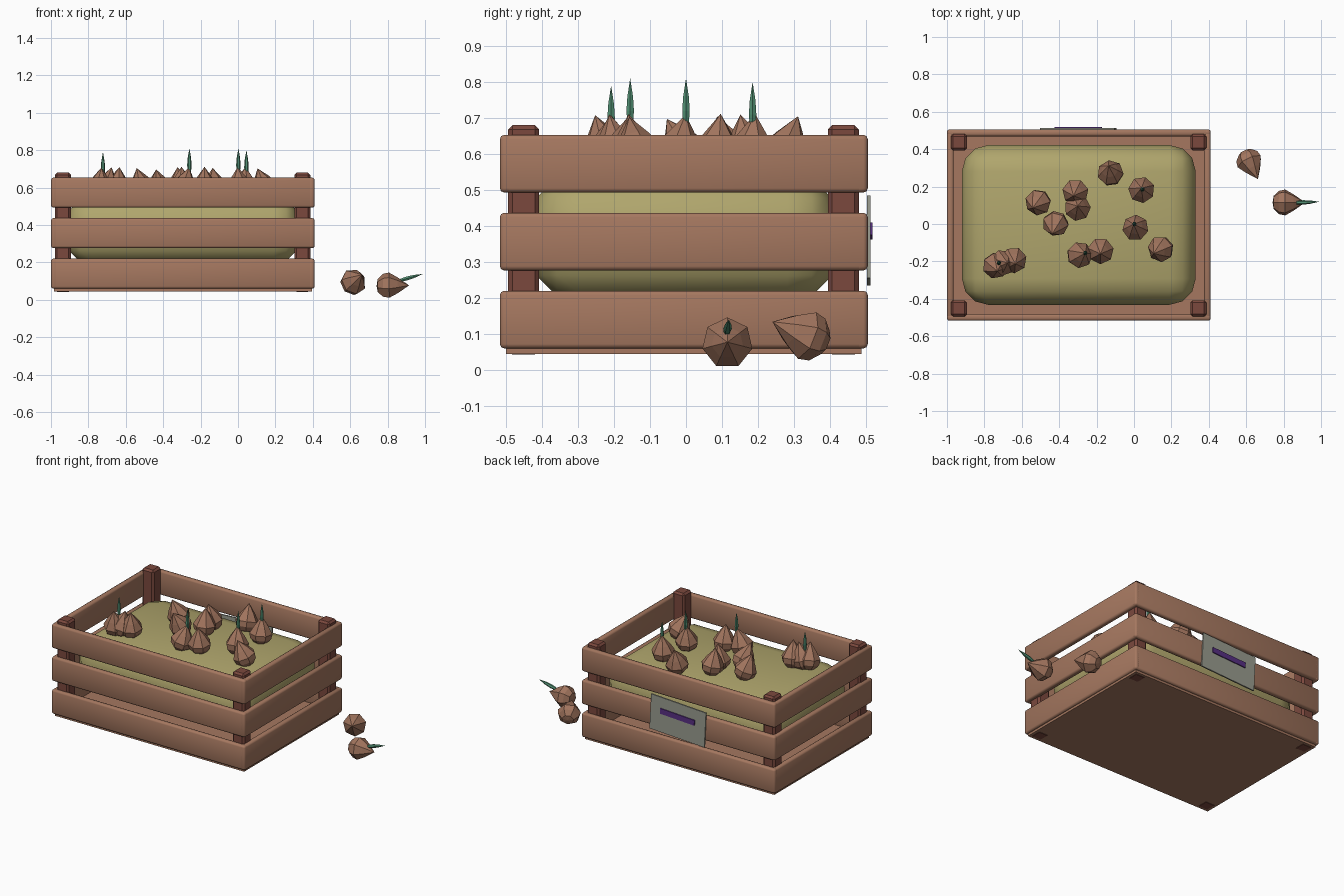
import bpy, bmesh, math
from mathutils import Vector, Matrix

if "Cube" in bpy.data.objects:
    bpy.data.objects.remove(bpy.data.objects["Cube"])


def material(name, r, g, b):
    m = bpy.data.materials.new(name)
    m.diffuse_color = (*[(c / 255) ** 2.2 for c in (r, g, b)], 1)
    m.use_nodes = True
    m.node_tree.nodes["Principled BSDF"].inputs["Base Color"].default_value = m.diffuse_color
    return m


SLAT = material("slat wood", 164, 119, 96)
POST = material("dark red wood", 122, 74, 64)
FILL = material("olive filling", 174, 164, 108)
SKIN = material("bulb skin", 160, 116, 94)
GREEN = material("sprout green", 82, 142, 114)
PLATE = material("label grey", 152, 154, 142)
STRIPE = material("label purple", 88, 50, 130)


def finish(name, bm, mat, smooth=None):
    bmesh.ops.recalc_face_normals(bm, faces=bm.faces)
    me = bpy.data.meshes.new(name)
    bm.to_mesh(me)
    bm.free()
    me.materials.append(mat)
    ob = bpy.data.objects.new(name, me)
    bpy.context.collection.objects.link(ob)
    if smooth:
        bpy.ops.object.select_all(action='DESELECT')
        ob.select_set(True)
        bpy.context.view_layer.objects.active = ob
        bpy.ops.object.shade_smooth_by_angle(angle=math.radians(smooth))
    return ob


def box(name, lo, hi, mat, bevel=0, segs=1, smooth=None):
    bm = bmesh.new()
    bmesh.ops.create_cube(bm, size=1)
    lo, hi = Vector(lo), Vector(hi)
    bmesh.ops.scale(bm, vec=hi - lo, verts=bm.verts)
    mid = (lo + hi) / 2
    if bevel:
        bmesh.ops.bevel(bm, geom=bm.edges[:], offset=bevel, segments=segs,
                        profile=0.5, affect='EDGES')
    ob = finish(name, bm, mat, smooth)
    ob.location = mid
    return ob


def lathe(name, profile, sides, pos, direction, mat, turn=0.0):
    """Turned shape along its own z; first and last points are on the axis."""
    bm = bmesh.new()
    rings = []
    for r, h in profile:
        if r == 0:
            rings.append([bm.verts.new((0, 0, h))])
        else:
            rings.append([bm.verts.new((r * math.cos(turn + math.tau * i / sides),
                                        r * math.sin(turn + math.tau * i / sides), h))
                          for i in range(sides)])
    for a, b in zip(rings, rings[1:]):
        for i in range(sides):
            j = (i + 1) % sides
            if len(a) == 1:
                bm.faces.new((a[0], b[i], b[j]))
            elif len(b) == 1:
                bm.faces.new((a[i], a[j], b[0]))
            else:
                bm.faces.new((a[i], a[j], b[j], b[i]))
    ob = finish(name, bm, mat)
    rot = Vector(direction).to_track_quat('Z', 'Y').to_matrix().to_4x4()
    ob.matrix_world = Matrix.Translation(pos) @ rot
    return ob


# crate slats: three rows on four sides
X0, X1, Y0, Y1, T = -1.0, 0.41, -0.517, 0.505, 0.036
for row in range(3):
    z0 = 0.06 + 0.2165 * row
    z1 = z0 + 0.16
    for side, lo, hi in (("front", (X0, Y0), (X1, Y0 + T)),
                         ("back", (X0, Y1 - T), (X1, Y1)),
                         ("left", (X0, Y0), (X0 + T, Y1)),
                         ("right", (X1 - T, Y0), (X1, Y1))):
        box(f"{side}_slat_{row + 1}", (*lo, z0), (*hi, z1), SLAT, 0.012, 2, 60)

# floor board and corner posts
box("floor_board", (-0.985, -0.5, 0.045), (0.395, 0.487, 0.075), SLAT)
for i, x in enumerate((-0.936, 0.344)):
    for j, y in enumerate((-0.451, 0.437)):
        box(f"corner_post_{2 * i + j + 1}", (x - 0.043, y - 0.043, 0.043),
            (x + 0.043, y + 0.043, 0.68), POST, 0.012)

# soft filling
box("filling", (-0.92, -0.432, 0.19), (0.33, 0.422, 0.55), FILL, 0.14, 3, 40)

# label on the back, slightly crooked
for name, w, h, y0, y1, z, mat in (("label_plate", 0.4, 0.23, 0.503, 0.512, 0.36, PLATE),
                                   ("label_stripe", 0.25, 0.035, 0.511, 0.518, 0.386, STRIPE)):
    ob = box(name, (-0.298 - w / 2, y0, z - h / 2), (-0.298 + w / 2, y1, z + h / 2), mat)
    ob.rotation_euler.y = math.radians(-3)

# bulbs: centre x, y and lean of the tip in x, y
BULB = [(0, -0.062), (0.037, -0.056), (0.064, -0.028), (0.071, 0.005), (0.045, 0.05), (0, 0.112)]
SPROUT = [(0, 0), (0.009, 0), (0.012, 0.035), (0.009, 0.075), (0, 0.125)]
bulbs = [(-0.513, 0.115, -0.03, -0.03), (-0.313, 0.171, -0.01, -0.02),
         (-0.302, 0.086, 0.0, 0.01), (-0.42, 0.0, -0.02, -0.06),
         (-0.126, 0.273, -0.01, 0.04), (0.04, 0.182, 0.0, 0.01),
         (0.008, -0.021, -0.01, 0.02), (0.142, -0.134, -0.04, -0.025),
         (-0.179, -0.144, 0.0, -0.015), (-0.29, -0.166, 0.03, 0.01),
         (-0.644, -0.193, 0.01, -0.02), (-0.74, -0.223, 0.01, -0.03),
         (-0.705, -0.208, 0.03, 0.0)]
for n, (x, y, dx, dy) in enumerate(bulbs):
    lathe(f"bulb_{n + 1}", BULB, 7, (x, y, 0.6), (dx, dy, 0.11), SKIN, n * 0.7)

# upright sprouts
for n, (x, y, top) in enumerate([(0.045, 0.185, 0.80), (0.002, 0.0, 0.81),
                                 (-0.26, -0.155, 0.81), (-0.722, -0.208, 0.79)]):
    lathe(f"sprout_{n + 1}", SPROUT, 6, (x, y, top - 0.125), (0, 0, 1), GREEN)

# loose bulbs on the ground beside the crate
lathe("loose_bulb_1", BULB, 7, (0.617, 0.335, 0.096), (0.043, -0.09, 0.036), SKIN, 0.3)
lathe("loose_bulb_2", BULB, 7, (0.803, 0.115, 0.075), (1, 0.0, 0.02), SKIN, math.pi / 2)
lathe("loose_sprout", SPROUT, 6, (0.87, 0.114, 0.105), (0.12, 0.005, 0.034), GREEN)
